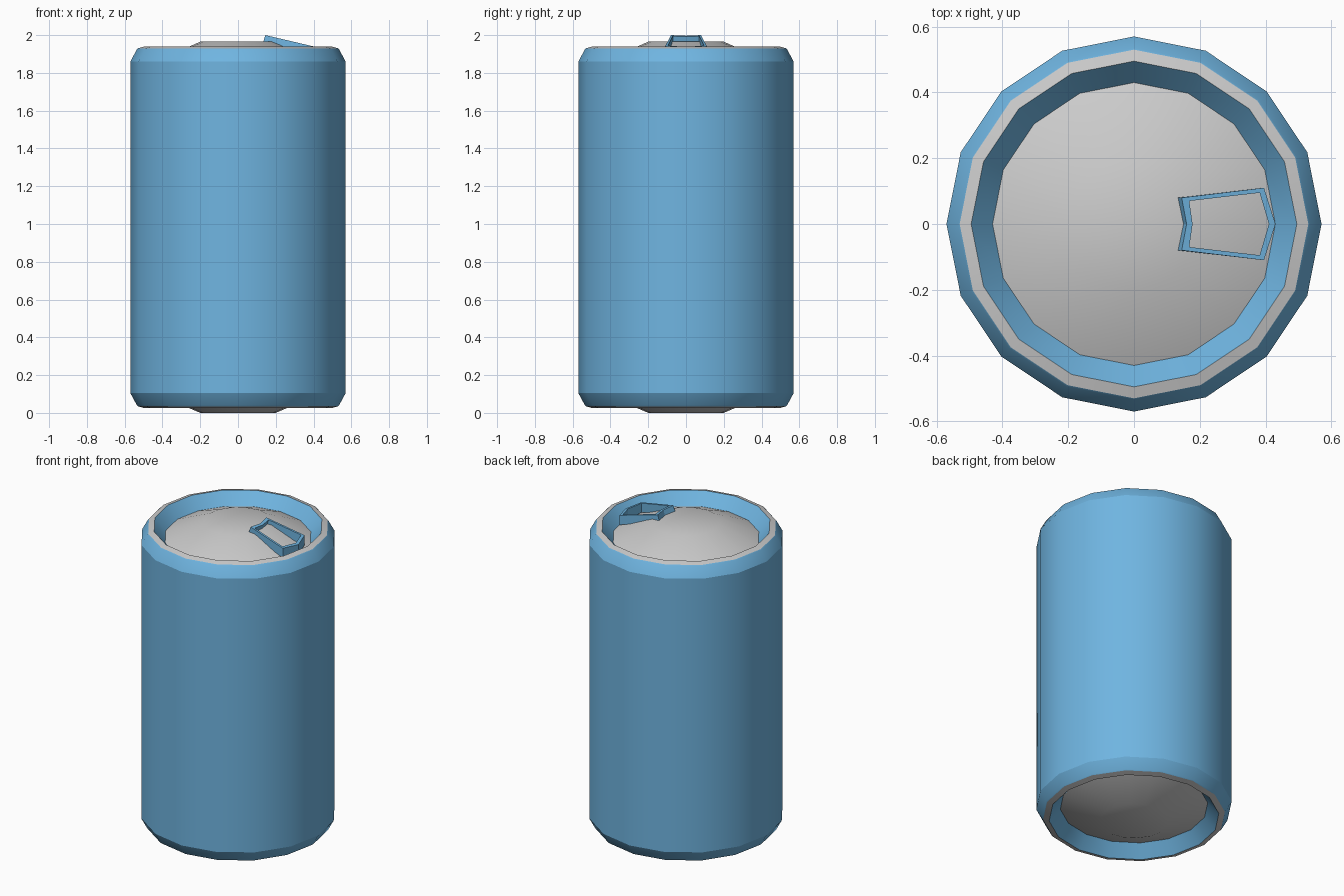
import bpy, bmesh
from math import cos, sin, pi, radians

if "Cube" in bpy.data.objects:
    bpy.data.objects.remove(bpy.data.objects["Cube"])

SIDES = 16
HEIGHT = 1.965  # can height without the raised tab

blue = bpy.data.materials.new("blue_paint")
blue.diffuse_color = (0.16, 0.46, 0.75, 1)
blue.use_nodes = True
blue.node_tree.nodes["Principled BSDF"].inputs["Base Color"].default_value = blue.diffuse_color


def finish(name, bm, mat=None, angle=26):
    me = bpy.data.meshes.new(name)
    bm.to_mesh(me)
    bm.free()
    ob = bpy.data.objects.new(name, me)
    bpy.context.collection.objects.link(ob)
    if mat:
        me.materials.append(mat)
    bpy.ops.object.select_all(action='DESELECT')
    ob.select_set(True)
    bpy.context.view_layer.objects.active = ob
    bpy.ops.object.shade_smooth_by_angle(angle=radians(angle))
    return ob


def bridge(bm, a, b):
    n = len(a)
    for i in range(n):
        j = (i + 1) % n
        bm.faces.new((a[i], a[j], b[j], b[i]))


def lathe(name, profile, mat=None, cap=False, flip=False):
    """Revolve (r, z) points, listed upward on the outside then inward."""
    bm = bmesh.new()
    rings = []
    for r, z in profile:
        z = HEIGHT - z if flip else z
        rings.append([bm.verts.new((r * cos(2 * pi * i / SIDES),
                                    r * sin(2 * pi * i / SIDES), z))
                      for i in range(SIDES)])
    for a, b in zip(rings, rings[1:]):
        bridge(bm, a, b)
    if cap:
        bm.faces.new(rings[-1])
    if flip:
        bmesh.ops.reverse_faces(bm, faces=bm.faces[:])
    return finish(name, bm, mat)


# Painted wall with chamfered shoulders
lathe("can_wall", [(0.53, HEIGHT - 1.93), (0.535, HEIGHT - 1.925),
                   (0.57, HEIGHT - 1.86), (0.57, 1.86),
                   (0.535, 1.925), (0.53, 1.93)], blue)

# Rim, recessed slope and domed end, mirrored top and bottom
for end, flip in (("top", False), ("bottom", True)):
    lathe(end + "_rim", [(0.53, 1.93), (0.495, 1.94)], flip=flip)
    lathe(end + "_recess", [(0.495, 1.94), (0.43, 1.865)], blue, flip=flip)
    lathe(end + "_dome", [(0.43, 1.865), (0.2, 1.965)], cap=True, flip=flip)

# Pull tab: tilted six-sided ring, thicker where it meets the lid
outer = [(0.145, -0.08), (0.395, -0.11), (0.43, 0),
         (0.395, 0.11), (0.145, 0.08), (0.16, 0)]
inner = [(0.168, -0.07), (0.382, -0.095), (0.41, 0),
         (0.382, 0.095), (0.168, 0.07), (0.178, 0)]


def top_z(x):
    return 2.0 - 0.235 * (x - 0.145)


def low_z(x):
    return 1.965 - 0.33 * (x - 0.135)


bm = bmesh.new()
ot = [bm.verts.new((x, y, top_z(x))) for x, y in outer]
it = [bm.verts.new((x, y, top_z(x))) for x, y in inner]
ob_ = [bm.verts.new((x - (0.012 if x < 0.3 else 0), y, low_z(x))) for x, y in outer]
ib = [bm.verts.new((x - (0.012 if x < 0.3 else 0), y, low_z(x))) for x, y in inner]
bridge(bm, ot, it)
bridge(bm, it, ib)
bridge(bm, ib, ob_)
bridge(bm, ob_, ot)
bmesh.ops.recalc_face_normals(bm, faces=bm.faces[:])
finish("pull_tab", bm, blue, 20)
